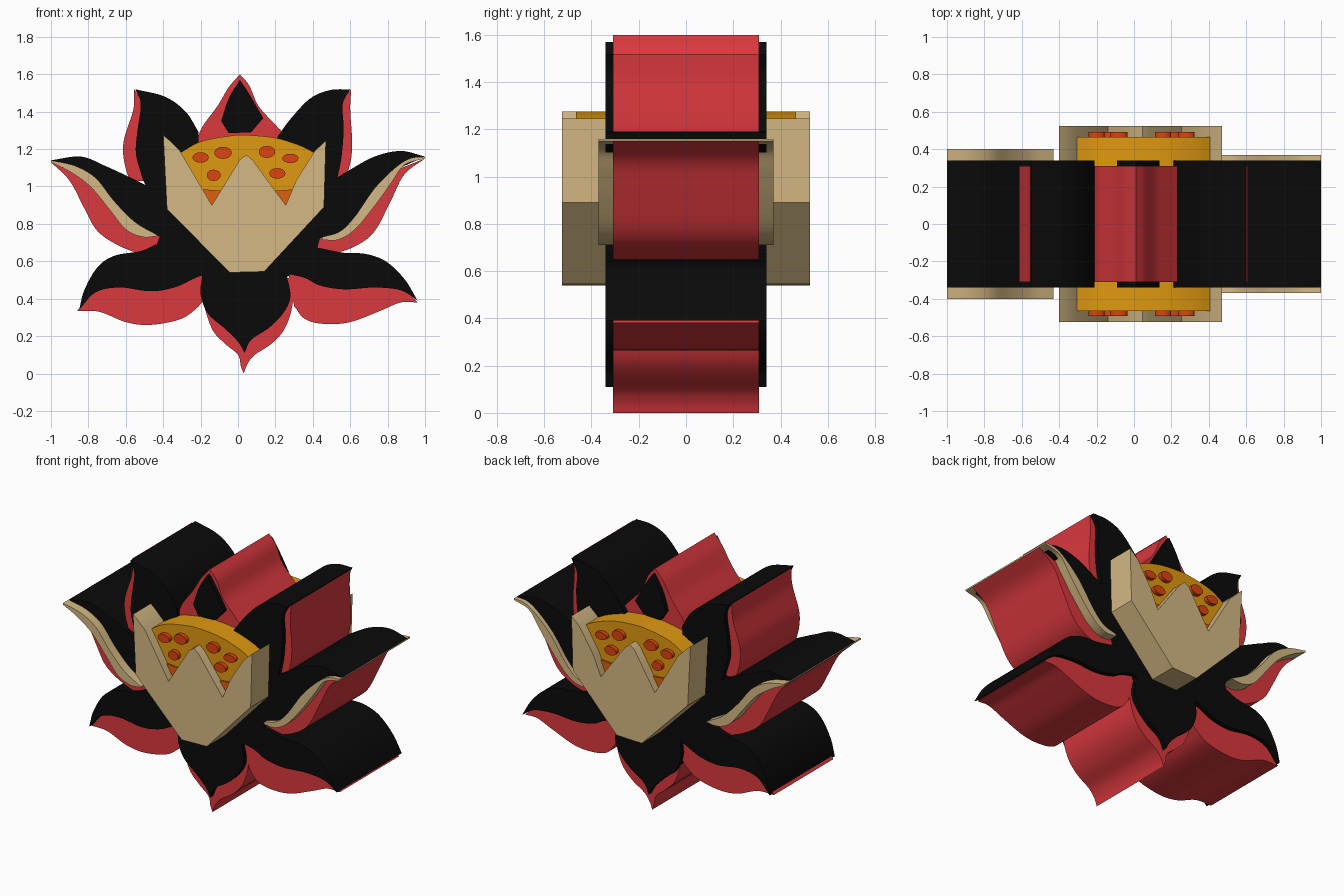
import bpy, bmesh, math
from mathutils import Vector

if "Cube" in bpy.data.objects:
    bpy.data.objects.remove(bpy.data.objects["Cube"])


def material(name, rgb):
    m = bpy.data.materials.new(name)
    m.diffuse_color = (*rgb, 1)
    m.use_nodes = True
    m.node_tree.nodes["Principled BSDF"].inputs["Base Color"].default_value = m.diffuse_color
    return m


RED = material("red", (0.70, 0.04, 0.048))
BLACK = material("black", (0.003, 0.003, 0.003))
TAN = material("tan", (0.66, 0.48, 0.23))
CHEESE = material("cheese", (0.74, 0.32, 0.005))
SAUCE = material("sauce", (0.72, 0.115, 0.005))
PEPPERONI = material("pepperoni", (0.72, 0.058, 0.005))


def smooth(pts, steps=6):
    """Catmull-Rom curve through the points."""
    p = [Vector(q) for q in pts]
    p = [2 * p[0] - p[1]] + p + [2 * p[-1] - p[-2]]
    out = []
    for a, b, c, d in zip(p, p[1:], p[2:], p[3:]):
        for i in range(steps):
            t = i / steps
            out.append(0.5 * (2 * b + (c - a) * t + (2 * a - 5 * b + 4 * c - d) * t * t
                              + (3 * b - a - 3 * c + d) * t ** 3))
    return out + [p[-2]]


def slab(name, mat, half, *runs):
    """Extrude a front outline (hundredths of a unit) from y=-half to y=half.
    Runs of 3+ points are curved, runs of 1-2 points stay straight."""
    outline = []
    for run in runs:
        for q in (smooth(run) if len(run) > 2 else [Vector(q) for q in run]):
            if not outline or (q - outline[-1]).length > 0.05:
                outline.append(q)
    if (outline[0] - outline[-1]).length < 0.05:
        outline.pop()
    bm = bmesh.new()
    face = bm.faces.new([bm.verts.new((q.x / 100, -half, q.y / 100)) for q in outline])
    ext = bmesh.ops.extrude_face_region(bm, geom=[face], use_keep_orig=True)
    bmesh.ops.translate(bm, vec=(0, 2 * half, 0),
                        verts=[g for g in ext["geom"] if isinstance(g, bmesh.types.BMVert)])
    bmesh.ops.recalc_face_normals(bm, faces=bm.faces)
    mesh = bpy.data.meshes.new(name)
    bm.to_mesh(mesh)
    bm.free()
    ob = bpy.data.objects.new(name, mesh)
    bpy.context.collection.objects.link(ob)
    mesh.materials.append(mat)
    bpy.ops.object.select_all(action='DESELECT')
    ob.select_set(True)
    bpy.context.view_layer.objects.active = ob
    bpy.ops.object.shade_smooth_by_angle(angle=math.radians(30))
    return ob


def corners(*pts):
    return [[p] for p in pts]


R, B = 0.31, 0.34

# Red outer petals
slab("red_petal_top", RED, R,
     [(-22, 120), (-22, 124), (-19, 132), (-11, 143), (-5, 153), (1, 160)],
     [(1, 160), (6, 154), (11, 143), (20, 133), (24, 128), (24, 120)],
     [(20, 100), (-20, 100)])
slab("red_petal_upper_left", RED, R,
     [(-55.5, 152), (-56, 141), (-61, 125), (-61, 114), (-58, 103)],
     [(-45, 103), (-48, 140)])
slab("red_petal_upper_right", RED, R,
     [(60.5, 152), (60, 141), (61, 125), (60.5, 115), (58, 105)],
     [(50, 103), (50, 140)])
slab("red_petal_mid_left", RED, R,
     [(-100, 113), (-90, 103), (-82, 88), (-75, 76), (-63, 68), (-47, 62)],
     [(-40, 75), (-55, 79)], [(-66, 90), (-76, 102)], [(-87, 109)])
slab("red_petal_mid_right", RED, R,
     [(100, 115), (89, 106.5), (82, 93), (73, 76), (62.5, 68), (49, 63.5), (40, 63)],
     [(42, 73), (55, 75)], [(64, 82), (74, 96)], [(85, 109)])
slab("red_petal_lower_left", RED, R,
     [(-86, 33.5), (-74, 33), (-60, 27.5), (-47, 26), (-31, 29), (-22, 35), (-18, 40)],
     [(-16, 56), (-34, 50)], [(-47, 48), (-63, 50)], [(-76, 47), (-84, 36)])
slab("red_petal_lower_right", RED, R,
     [(96, 38), (87, 38), (76, 33.5), (60, 27.5), (46.5, 26.5), (36, 29), (30, 36)],
     [(27, 53), (36, 54)], [(44, 50), (57, 48)], [(73, 49), (87, 47)])
slab("red_petal_bottom", RED, R,
     [(-20, 51), (-19, 40), (-14, 24), (-7, 16), (0, 10), (1.5, 4), (3, 0)],
     [(3, 0), (5, 5), (9, 10), (18, 16), (25, 24), (29, 36), (30, 51)])

# Black inner petals and core
slab("black_petal_top", BLACK, B,
     [(1, 157), (-5, 147), (-9, 135)], [(-5, 128.5), (7, 129)],
     [(13.5, 136.5), (6, 149.5), (1, 157)])
slab("black_petal_upper_left", BLACK, B,
     [(-55, 152), (-39, 148), (-28, 140), (-21, 129)], [(-22, 100), (-49, 100)],
     [(-51, 104), (-54.5, 117), (-54, 128), (-52, 144), (-55, 152)])
slab("black_petal_upper_right", BLACK, B,
     [(60, 152), (49, 151.5), (38.5, 147), (28, 136), (21, 126.5)], [(22, 100), (52, 100)],
     [(53.5, 106), (55.5, 117), (56.5, 131), (56, 144), (60, 152)])
slab("black_petal_mid_left", BLACK, B,
     [(-100, 114), (-84, 116), (-71, 111), (-58, 105), (-48, 100)], [(-30, 95), (-35, 74)],
     [(-43, 73.5), (-55, 79), (-66, 90), (-76, 102), (-87, 109), (-100, 114)])
slab("black_petal_mid_right", BLACK, B,
     [(100, 116), (87, 119), (73, 116), (60, 109), (50, 103)], [(30, 95), (35, 73)],
     [(45, 72.5), (54, 75), (63, 82), (73, 95), (84, 108), (100, 116)])
slab("black_petal_lower_left", BLACK, B,
     [(-85, 34), (-82, 45), (-75, 57), (-66, 63), (-52, 65.5), (-44, 69)],
     [(-30, 70), (-18, 58)],
     [(-18, 53), (-23, 51), (-34, 46), (-47, 44), (-63, 46), (-76, 43.5), (-85, 34)])
slab("black_petal_lower_right", BLACK, B,
     [(96, 39), (89, 50.5), (79, 60), (68, 64), (57, 64.5), (44, 67)],
     [(30, 70), (26, 58)],
     [(28, 53), (36, 51), (44, 47), (57, 45), (73, 46), (87, 44.5), (96, 39)])
slab("black_petal_bottom", BLACK, B,
     [(-19, 53), (-20, 42.5), (-16, 32), (-7, 24), (0, 17), (3.5, 11)],
     [(3.5, 11), (7, 18), (16, 24), (24, 32), (28, 41), (26, 53)])
slab("black_core", BLACK, B, *corners(
    (-25, 108), (-48, 102), (-42, 73), (-44, 67), (-19, 52),
    (27, 52), (42, 66), (44, 73), (51, 103), (24, 108)))

# Tan trim on the middle petals
slab("tan_trim_left", TAN, 0.40,
     [(-100, 114), (-87, 111), (-76, 104.5), (-66, 92), (-55, 81), (-43, 74)],
     [(-43, 73.5), (-51, 73), (-60, 77), (-69, 88), (-79, 100), (-90, 108), (-100, 113)])
slab("tan_trim_right", TAN, 0.37,
     [(100, 116), (92, 115), (84, 110), (73, 99), (62.5, 84), (54.5, 76), (45, 73)],
     [(45, 71.5), (53.5, 71.5), (62.5, 77), (73, 89.5), (82, 102), (89, 111.5), (100, 115)])

# Tan holder with two notches
slab("tan_holder", TAN, 0.525, *corners(
    (-40, 127.5), (-37, 125), (-31, 119), (-14, 90), (-6, 103), (1, 114.5), (4.5, 117),
    (8, 114), (25.5, 90), (31, 103), (41, 119), (47, 124.5), (46, 89), (14, 54.5),
    (-4.5, 54), (-38, 88)))

# Pizza slices with sauce tips and toppings
slab("pizza", CHEESE, 0.465,
     [(-31, 118), (-20, 124), (-5, 127), (4.5, 127.5), (20, 126), (33, 122), (41, 118)],
     [(25.5, 86), (-14, 86)])
slab("sauce_tip_left", SAUCE, 0.475, *corners((-19, 98.5), (-6, 97.5), (-14, 87)))
slab("sauce_tip_right", SAUCE, 0.475, *corners((17, 97.5), (30, 98.5), (25.5, 87)))
for i, (cx, cz, rx, rz) in enumerate([
        (-20, 115.5, 4.3, 2.8), (-8, 118, 4.6, 3.2), (-13, 106, 3.7, 3),
        (15.5, 118.5, 4.4, 3.2), (28, 115, 4.3, 2.5), (21, 107, 4.3, 2.8)]):
    ring = [math.tau * k / 24 for k in range(24)]
    slab(f"pepperoni_{i + 1}", PEPPERONI, 0.492, *corners(
        *[(cx + rx * math.cos(a), cz + rz * math.sin(a)) for a in ring]))
